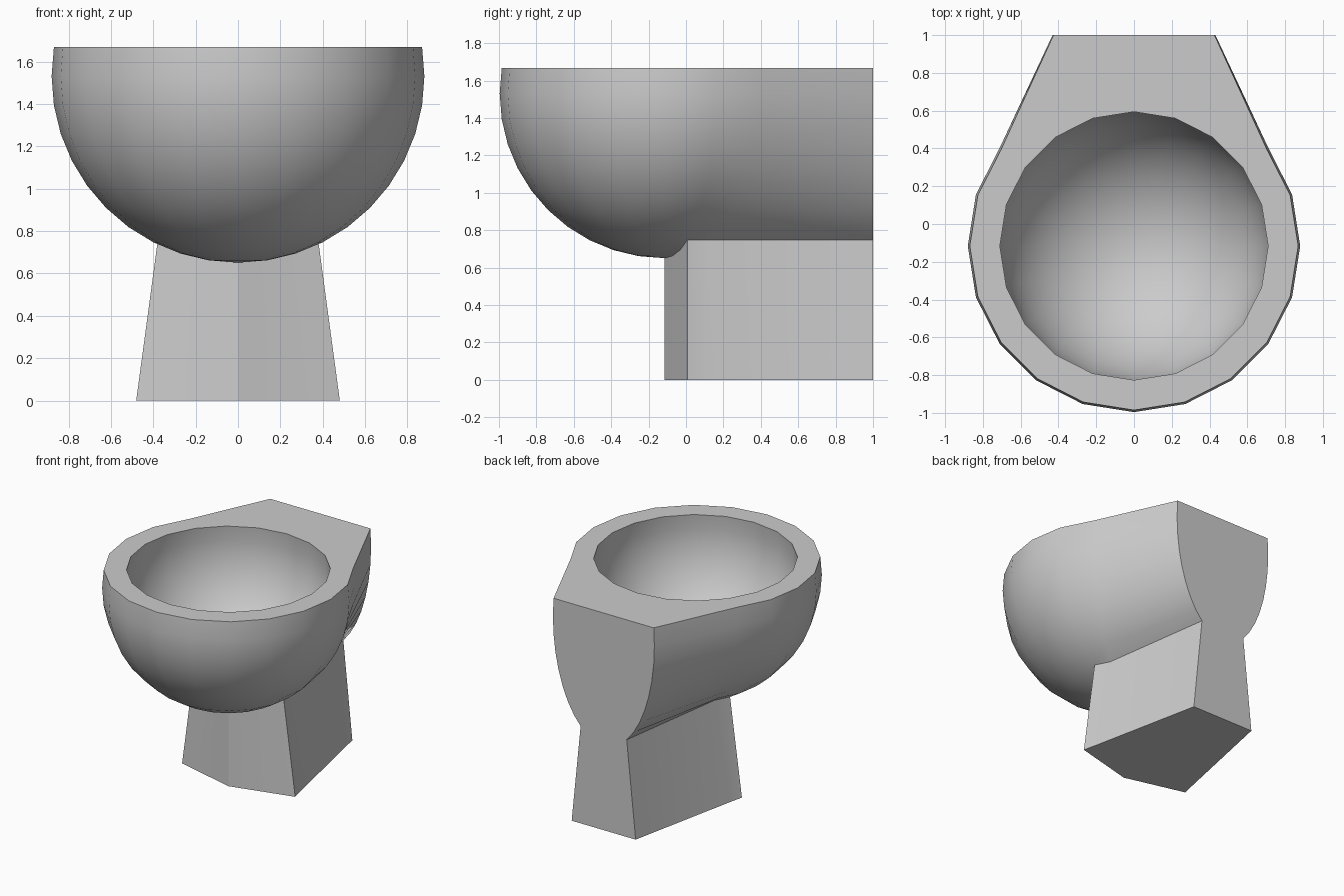
import bpy, bmesh
from math import sin, cos, radians
from mathutils import Vector

if "Cube" in bpy.data.objects:
    bpy.data.objects.remove(bpy.data.objects["Cube"])

R, CY, CZ = 0.88, -0.116, 1.531        # bowl sphere
RIM, STEP_P, STEP_A = 99, 9, 18        # rim polar angle, ring and segment steps
TAPER, INNER = 0.49, 0.817             # rear narrowing, hollow scale
TOP = CZ - R * cos(radians(RIM))

bm = bmesh.new()


def outer(pol, az):
    """Point on the bowl; pol is measured from the bottom pole."""
    p, a = radians(pol), radians(az)
    return Vector((R * sin(p) * cos(a), CY + R * sin(p) * sin(a), CZ - R * cos(p)))


def inner(pol, az):
    """The same sphere shrunk towards the middle of the rim."""
    c = Vector((0, CY, TOP))
    return c + (outer(pol, az) - c) * INNER


def rear(pol):
    """Tapered bowl profile on the back wall."""
    return Vector((R * sin(radians(pol)) * TAPER, 1, CZ - R * cos(radians(pol))))


def face(*pts):
    out = []
    for p in pts:
        p = Vector(p)
        if all((p - q).length > 1e-5 for q in out):
            out.append(p)
    bm.faces.new([bm.verts.new(p) for p in out])


def patch(fn, p0, p1, a0, a1):
    for p in range(p0, p1, STEP_P):
        for a in range(a0, a1, STEP_A):
            face(fn(p, a), fn(p, a + STEP_A), fn(p + STEP_P, a + STEP_A), fn(p + STEP_P, a))


# right half: bowl outside and hollow
patch(outer, 0, 27, -90, 18)
patch(outer, 27, RIM, -90, 36)
patch(inner, 0, RIM, -90, 90)

# tapered shoulder running to the back wall
for p in range(27, RIM, STEP_P):
    face(outer(p, 36), rear(p), rear(p + STEP_P), outer(p + STEP_P, 36))

# flat rim and rear deck
for a in range(-90, 36, STEP_A):
    face(outer(RIM, a), outer(RIM, a + STEP_A), inner(RIM, a + STEP_A), inner(RIM, a))
face(outer(RIM, 36), rear(RIM), (0, 1, TOP), *[inner(RIM, a) for a in (90, 72, 54, 36)])

# pedestal: bowl outline carried down to a wider foot
upper = [outer(p, 18) for p in (0, 9, 18, 27)] + [outer(27, 36), rear(27)]
foot = [Vector((v.x * 1.265, v.y, 0)) for v in upper]
foot[4].x, foot[5].x = 0.455, 0.272
for i in range(5):
    face(upper[i], upper[i + 1], foot[i + 1], foot[i])
face(*foot, (0, 1, 0))

# back wall
face((0, 1, TOP), *[rear(p) for p in range(RIM, 18, -STEP_P)], foot[5], (0, 1, 0))

# mirror to the left half and weld
bmesh.ops.remove_doubles(bm, verts=bm.verts[:], dist=1e-4)
bmesh.ops.mirror(bm, geom=bm.verts[:] + bm.edges[:] + bm.faces[:], axis='X', merge_dist=1e-4)
bmesh.ops.remove_doubles(bm, verts=bm.verts[:], dist=1e-4)
bmesh.ops.recalc_face_normals(bm, faces=bm.faces[:])

mesh = bpy.data.meshes.new("toilet_bowl")
bm.to_mesh(mesh)
bm.free()
obj = bpy.data.objects.new("toilet_bowl", mesh)
bpy.context.collection.objects.link(obj)
bpy.context.view_layer.objects.active = obj
obj.select_set(True)
bpy.ops.object.shade_smooth_by_angle(angle=radians(30))
